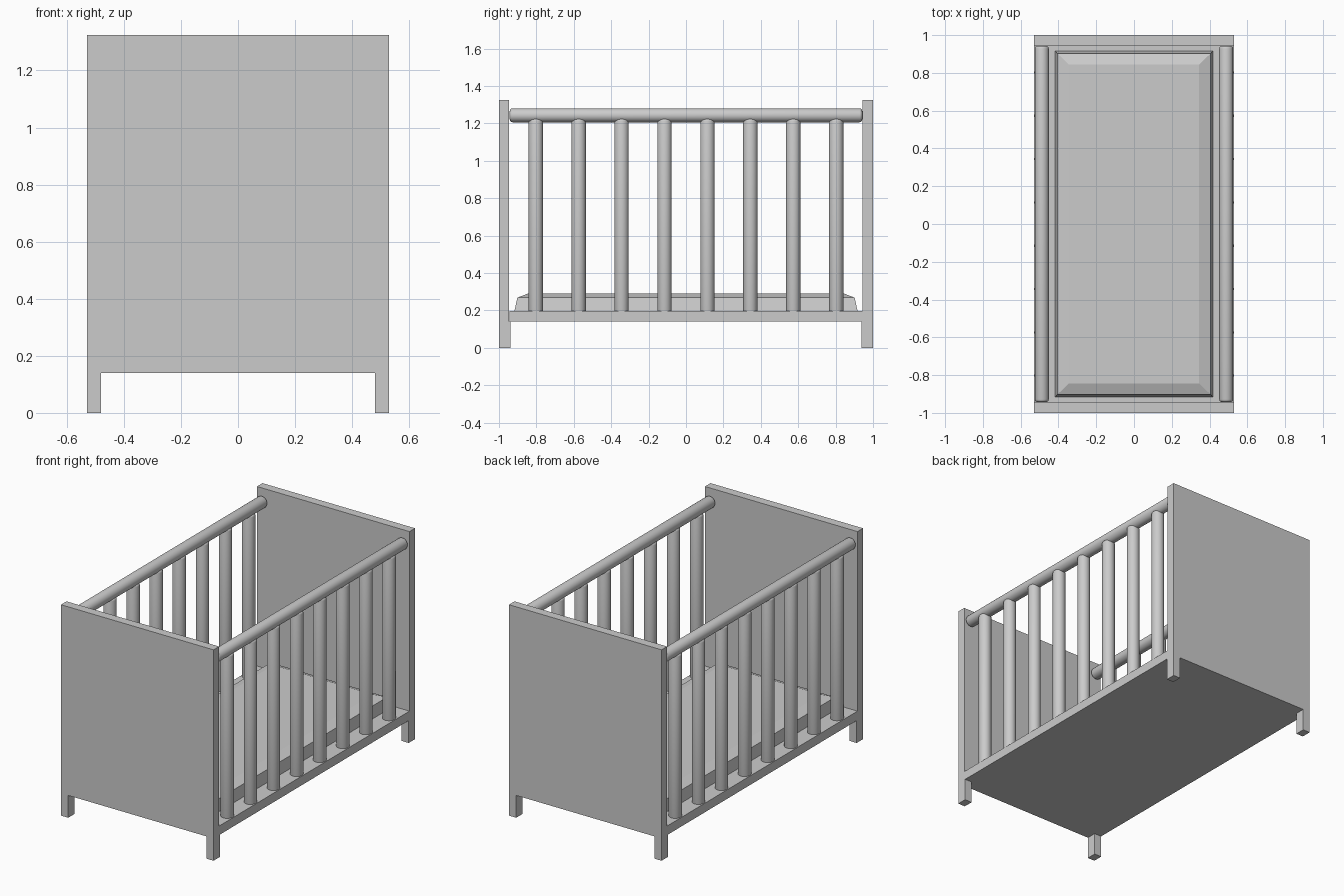
import bpy, bmesh
from mathutils import Matrix
from math import pi, radians

if "Cube" in bpy.data.objects:
    bpy.data.objects.remove(bpy.data.objects["Cube"])


def finish(bm, name):
    bmesh.ops.recalc_face_normals(bm, faces=bm.faces[:])
    mesh = bpy.data.meshes.new(name)
    bm.to_mesh(mesh)
    bm.free()
    obj = bpy.data.objects.new(name, mesh)
    bpy.context.collection.objects.link(obj)
    return obj


def box(name, x0, x1, y0, y1, z0, z1):
    bm = bmesh.new()
    mat = Matrix.Translation(((x0 + x1) / 2, (y0 + y1) / 2, (z0 + z1) / 2))
    mat = mat @ Matrix.Diagonal((x1 - x0, y1 - y0, z1 - z0, 1))
    bmesh.ops.create_cube(bm, size=1, matrix=mat)
    return finish(bm, name)


def rod(name, centre, radius, length, along_y=False):
    """Round bar with softened end rims."""
    bm = bmesh.new()
    bmesh.ops.create_cone(bm, cap_ends=True, segments=32, radius1=radius,
                          radius2=radius, depth=length)
    rims = [e for e in bm.edges if abs(e.verts[0].co.z - e.verts[1].co.z) < 1e-5]
    bmesh.ops.bevel(bm, geom=rims, offset=0.014, segments=3, profile=0.5,
                    affect='EDGES')
    mat = Matrix.Translation(centre)
    if along_y:
        mat = mat @ Matrix.Rotation(pi / 2, 4, 'X')
    bmesh.ops.transform(bm, matrix=mat, verts=bm.verts[:])
    obj = finish(bm, name)
    bpy.ops.object.select_all(action='DESELECT')
    obj.select_set(True)
    bpy.context.view_layer.objects.active = obj
    bpy.ops.object.shade_smooth_by_angle(angle=radians(35))
    return obj


W, LEG_H, TOP = 0.53, 0.14, 1.325

# End panels with short corner legs
for end, s in (("front", -1), ("back", 1)):
    ya, yb = sorted((s * 0.945, s * 1.0))
    box(f"{end}_panel", -W, W, ya, yb, LEG_H, TOP)
    la, lb = sorted((s * 0.937, s * 1.0))
    box(f"{end}_left_leg", -W, -W + 0.05, la, lb, 0, LEG_H)
    box(f"{end}_right_leg", W - 0.05, W, la, lb, 0, LEG_H)

# Base board
box("base_board", -W, W, -0.945, 0.945, LEG_H, 0.197)

# Side rails and slats
for side, s in (("left", -1), ("right", 1)):
    x = s * 0.488
    rod(f"{side}_rail", (x, 0, 1.243), 0.037, 1.885, along_y=True)
    z0, z1 = 0.175, 1.225
    for i in range(8):
        y = -0.803 + i * 0.2294
        rod(f"{side}_slat_{i + 1}", (x, y, (z0 + z1) / 2), 0.038, z1 - z0)

# Mattress: stacked rectangles tapering to a soft top edge
bm = bmesh.new()
rings = []
for hx, hy, z in ((0.418, 0.917, 0.197), (0.405, 0.902, 0.268), (0.345, 0.845, 0.29)):
    rings.append([bm.verts.new((sx * hx, sy * hy, z))
                  for sx, sy in ((-1, -1), (1, -1), (1, 1), (-1, 1))])
for a, b in zip(rings, rings[1:]):
    for i in range(4):
        j = (i + 1) % 4
        bm.faces.new((a[i], a[j], b[j], b[i]))
bm.faces.new(rings[0][::-1])
bm.faces.new(rings[-1])
finish(bm, "mattress")
